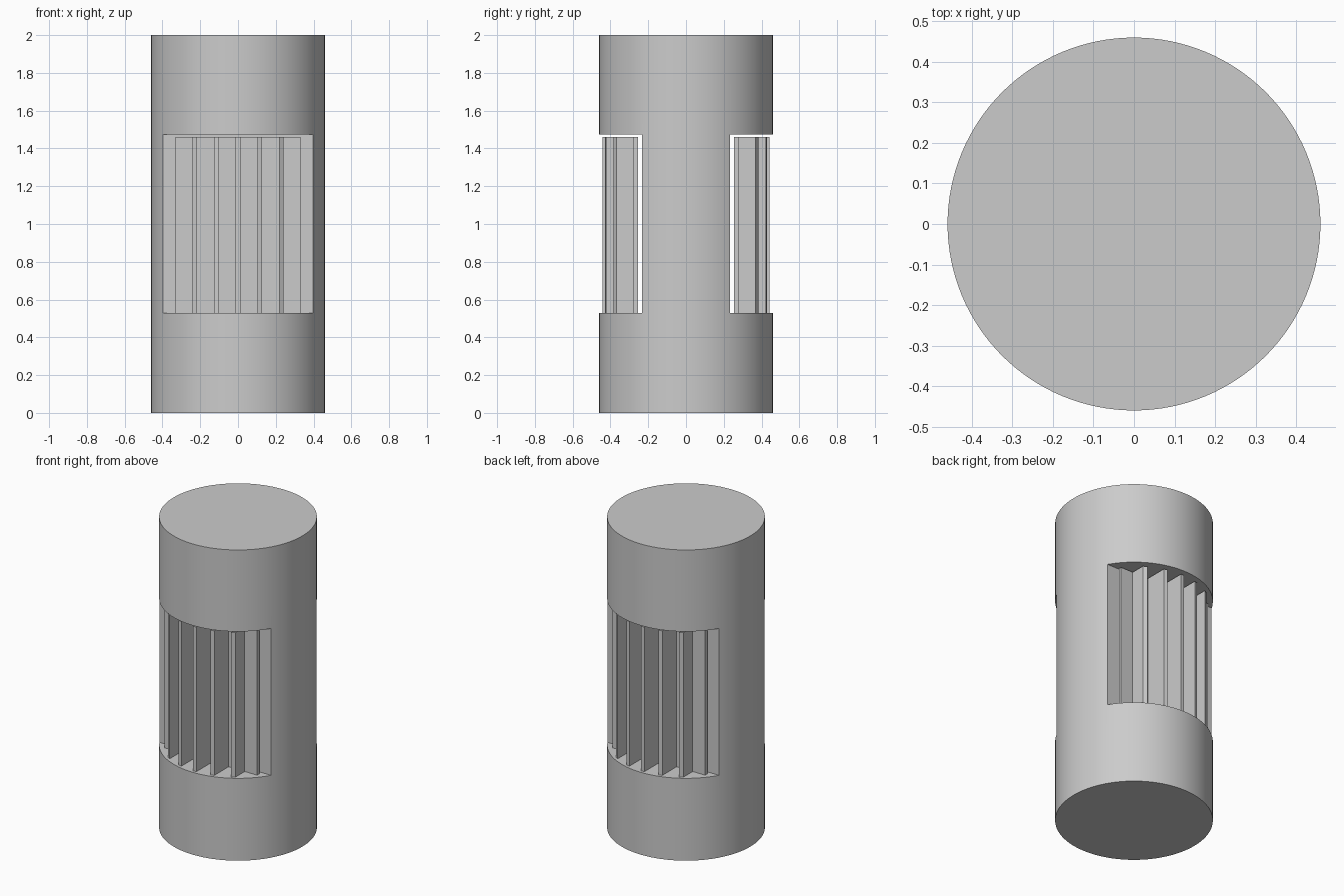
import bpy, bmesh, math

cube = bpy.data.objects.get("Cube")
if cube:
    bpy.data.objects.remove(cube, do_unlink=True)

RADIUS, HEIGHT = 0.46, 2.0
WINDOW_LOW, WINDOW_HIGH = 0.53, 1.475
WAIST = 0.232            # half depth of the body between the windows
SINK_TOP = 1.46
PLATE_BACK, PLATE_FRONT, PLATE_HALF = 0.255, 0.277, 0.33
FIN_PITCH, FIN_HALF, FIN_RADIUS = 0.115, 0.012, 0.441

grey = bpy.data.materials.new("plain grey")
grey.use_nodes = True
colour = (0.6, 0.6, 0.6, 1)
grey.diffuse_color = colour
grey.node_tree.nodes["Principled BSDF"].inputs["Base Color"].default_value = colour


def make_object(name, bm):
    bmesh.ops.recalc_face_normals(bm, faces=bm.faces)
    mesh = bpy.data.meshes.new(name)
    bm.to_mesh(mesh)
    bm.free()
    mesh.materials.append(grey)
    obj = bpy.data.objects.new(name, mesh)
    bpy.context.collection.objects.link(obj)
    return obj


def extrude_outline(name, outline, low, high):
    bm = bmesh.new()
    face = bm.faces.new([bm.verts.new((x, y, low)) for x, y in outline])
    extruded = bmesh.ops.extrude_face_region(bm, geom=[face])["geom"]
    verts = [v for v in extruded if isinstance(v, bmesh.types.BMVert)]
    bmesh.ops.translate(bm, verts=verts, vec=(0, 0, high - low))
    return make_object(name, bm)


# Cylindrical body
circle = [(RADIUS * math.cos(math.tau * i / 128), RADIUS * math.sin(math.tau * i / 128))
          for i in range(128)]
body = extrude_outline("body", circle, 0, HEIGHT)

# Flat-backed windows cut into the front and the back
for side in (-1, 1):
    far = side * 0.6
    near = side * WAIST
    box = [(-0.6, near), (0.6, near), (0.6, far), (-0.6, far)]
    cutter = extrude_outline("window_cutter", box, WINDOW_LOW, WINDOW_HIGH)
    cutter.hide_render = True
    cut = body.modifiers.new("window", "BOOLEAN")
    cut.operation = "DIFFERENCE"
    cut.solver = "EXACT"
    cut.object = cutter
    bpy.ops.object.select_all(action="DESELECT")
    bpy.context.view_layer.objects.active = body
    body.select_set(True)
    bpy.ops.object.modifier_apply(modifier=cut.name)
    bpy.data.objects.remove(cutter, do_unlink=True)
bpy.ops.object.shade_smooth_by_angle(angle=math.radians(30))

# Finned plate outline: fin tips follow an arc just inside the body
outline = [(PLATE_HALF, PLATE_BACK), (-PLATE_HALF, PLATE_BACK), (-PLATE_HALF, PLATE_FRONT)]
for i in range(-2, 3):
    left, right = i * FIN_PITCH - FIN_HALF, i * FIN_PITCH + FIN_HALF
    outline += [(left, PLATE_FRONT),
                (left, math.sqrt(FIN_RADIUS ** 2 - left ** 2)),
                (right, math.sqrt(FIN_RADIUS ** 2 - right ** 2)),
                (right, PLATE_FRONT)]
outline.append((PLATE_HALF, PLATE_FRONT))

# One finned plate in each window
for name, side in (("front_finned_plate", -1), ("back_finned_plate", 1)):
    extrude_outline(name, [(side * x, side * y) for x, y in outline], WINDOW_LOW, SINK_TOP)
